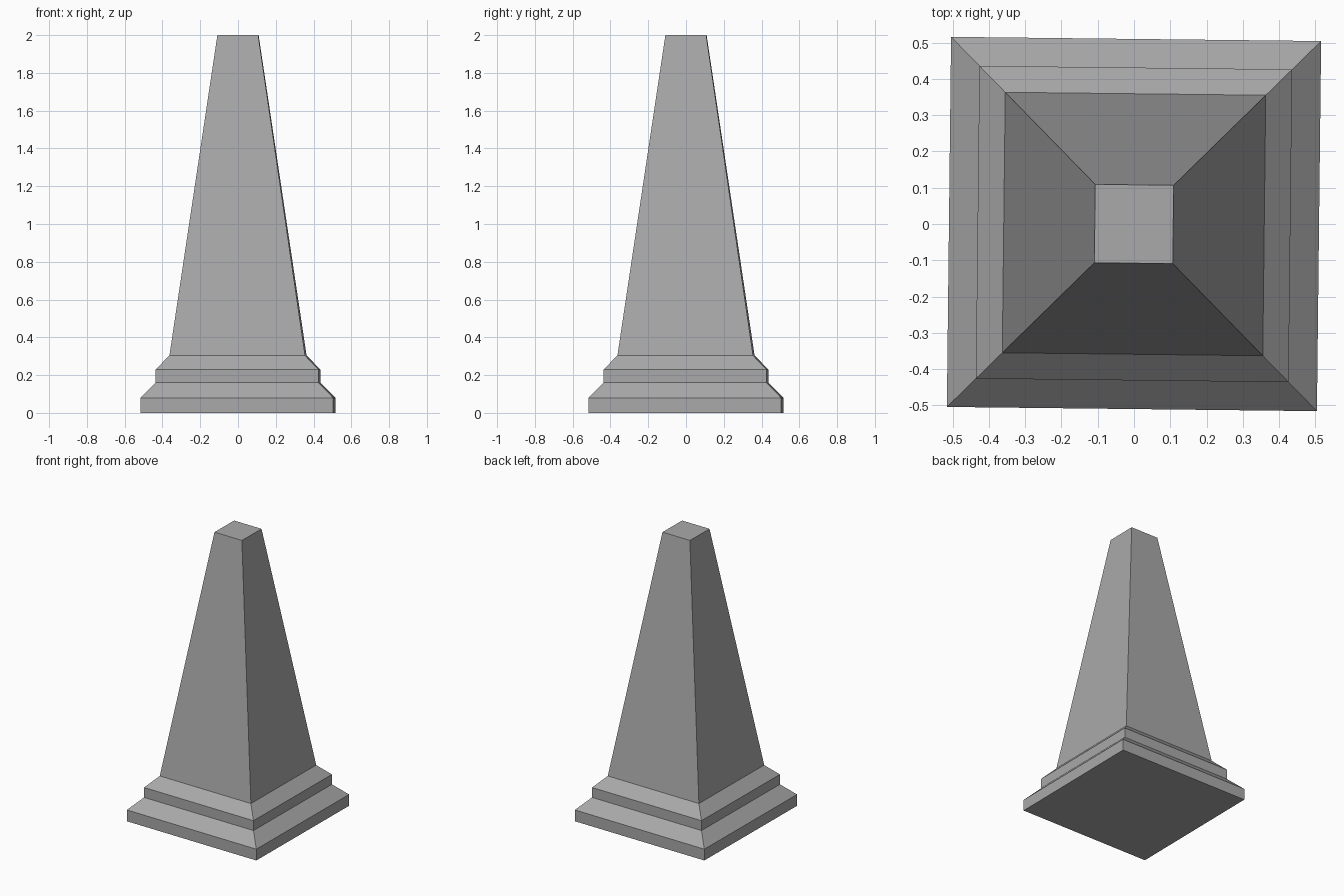
import bpy
import bmesh
import math

cube = bpy.data.objects.get("Cube")
if cube:
    bpy.data.objects.remove(cube, do_unlink=True)

# Plain grey stone
stone = bpy.data.materials.new("grey stone")
stone.use_nodes = True
GREY = (0.4, 0.4, 0.4, 1.0)
stone.diffuse_color = GREY
stone.node_tree.nodes["Principled BSDF"].inputs["Base Color"].default_value = GREY

# Half width and height of each square ring: stepped plinth, then tapered shaft
PROFILE = [(0.51, 0), (0.51, 0.08), (0.431, 0.16), (0.431, 0.23),
           (0.359, 0.304), (0.108, 2.0)]
TWIST = math.radians(-0.65)


def square_ring(bm, half, z):
    """Add four corner vertices of a slightly turned square."""
    radius = half * math.sqrt(2)
    angles = [math.pi / 4 + i * math.pi / 2 + TWIST for i in range(4)]
    return [bm.verts.new((radius * math.cos(a), radius * math.sin(a), z)) for a in angles]


# Loft the rings into one closed body
bm = bmesh.new()
rings = [square_ring(bm, half, z) for half, z in PROFILE]
for low, high in zip(rings, rings[1:]):
    for i in range(4):
        j = (i + 1) % 4
        bm.faces.new((low[i], low[j], high[j], high[i]))
bm.faces.new(rings[0][::-1])
bm.faces.new(rings[-1])
bmesh.ops.recalc_face_normals(bm, faces=bm.faces)

mesh = bpy.data.meshes.new("tapered_pillar")
bm.to_mesh(mesh)
bm.free()
mesh.materials.append(stone)
pillar = bpy.data.objects.new("tapered_pillar", mesh)
bpy.context.collection.objects.link(pillar)
